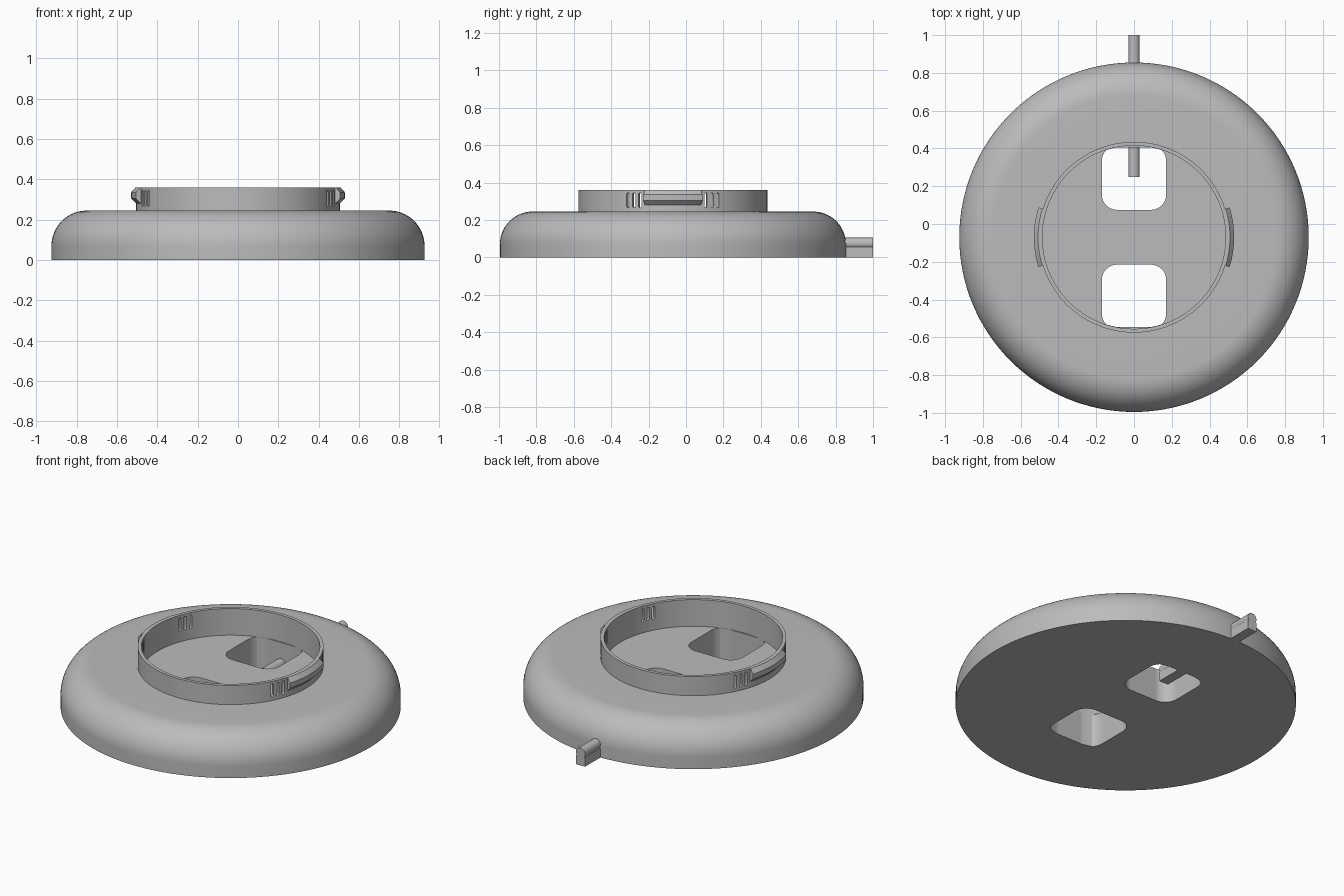
import bpy, bmesh, math
from mathutils import Matrix, Vector

cube = bpy.data.objects.get("Cube")
if cube:
    bpy.data.objects.remove(cube)

CY = -0.07          # centre line of the disc
FLOOR = 0.2         # recessed floor inside the collar

grey = bpy.data.materials.new("light_grey")
grey.use_nodes = True
grey.diffuse_color = (0.5, 0.5, 0.5, 1)
grey.node_tree.nodes["Principled BSDF"].inputs["Base Color"].default_value = (0.5, 0.5, 0.5, 1)


def make(name, bm):
    bmesh.ops.recalc_face_normals(bm, faces=bm.faces)
    mesh = bpy.data.meshes.new(name)
    bm.to_mesh(mesh)
    bm.free()
    mesh.materials.append(grey)
    obj = bpy.data.objects.new(name, mesh)
    bpy.context.collection.objects.link(obj)
    return obj


def lathe(name, profile, start=0, sweep=360, steps=128):
    """Sweep a closed (radius, z) profile round the disc axis, capping open arcs."""
    bm = bmesh.new()
    full = sweep == 360
    rings = []
    for i in range(steps if full else steps + 1):
        a = math.radians(start + sweep * i / steps)
        rings.append([bm.verts.new((r * math.cos(a), CY + r * math.sin(a), z)) for r, z in profile])
    n = len(profile)
    for i in range(steps):
        p, q = rings[i], rings[(i + 1) % len(rings)]
        for j in range(n):
            k = (j + 1) % n
            bm.faces.new((p[j], p[k], q[k], q[j]))
    if not full:
        bm.faces.new(rings[0])
        bm.faces.new(rings[-1])
    bmesh.ops.remove_doubles(bm, verts=bm.verts, dist=1e-5)
    return make(name, bm)


def rounded(w, h, r, seg=8):
    """Outline of a rounded rectangle."""
    pts = []
    for q, (sx, sy) in enumerate([(1, 1), (-1, 1), (-1, -1), (1, -1)]):
        for i in range(seg + 1):
            a = math.pi / 2 * (q + i / seg)
            pts.append((sx * (w / 2 - r) + r * math.cos(a), sy * (h / 2 - r) + r * math.sin(a)))
    return pts


def prism(bm, outline, depth, matrix):
    """Extrude an outline along local z and place it."""
    lo = [bm.verts.new(matrix @ Vector((x, y, 0))) for x, y in outline]
    hi = [bm.verts.new(matrix @ Vector((x, y, depth))) for x, y in outline]
    bm.faces.new(lo)
    bm.faces.new(hi)
    for i in range(len(lo)):
        j = (i + 1) % len(lo)
        bm.faces.new((lo[i], lo[j], hi[j], hi[i]))


def cut(obj, cutter):
    mod = obj.modifiers.new("cut", 'BOOLEAN')
    mod.operation = 'DIFFERENCE'
    mod.solver = 'EXACT'
    mod.object = cutter
    bpy.context.view_layer.objects.active = obj
    bpy.ops.object.modifier_apply(modifier=mod.name)
    bpy.data.objects.remove(cutter)


def smooth(obj):
    bpy.ops.object.select_all(action='DESELECT')
    obj.select_set(True)
    bpy.context.view_layer.objects.active = obj
    bpy.ops.object.shade_smooth_by_angle(angle=math.radians(30))


# Disc with rounded shoulder, thin collar and recessed floor
R, FILLET, TOP = 0.925, 0.175, 0.245
shoulder = [(R - FILLET + FILLET * math.cos(math.pi / 2 * i / 16),
             TOP - FILLET + FILLET * math.sin(math.pi / 2 * i / 16)) for i in range(17)]
body = lathe("disc_body", [(0, 0), (R, 0)] + shoulder +
             [(0.505, TOP), (0.505, 0.36), (0.485, 0.36), (0.485, FLOOR), (0, FLOOR)])

# Two rounded square openings through the floor
bm = bmesh.new()
for side in (-1, 1):
    prism(bm, rounded(0.34, 0.34, 0.08), FLOOR + 0.1,
          Matrix.Translation((0, CY + side * 0.315, -0.05)))
# Keep the cutter inside the collar
for v in bm.verts:
    d = Vector((v.co.x, v.co.y - CY))
    if d.length > 0.484:
        d *= 0.484 / d.length
        v.co.x, v.co.y = d.x, d.y + CY
cut(body, make("opening_cutter", bm))

# Vent slots in the collar, three beside each end of both clips
bm = bmesh.new()
for base in (0, 180):
    for side in (-1, 1):
        for ang in (20.4, 24.4, 28.4):
            turn = Matrix.Rotation(math.radians(base + side * ang), 4, 'Z')
            place = (Matrix.Translation((0, CY, 0.305)) @ turn @ Matrix.Translation((0.46, 0, 0))
                     @ Matrix(((0, 0, 1, 0), (1, 0, 0, 0), (0, 1, 0, 0), (0, 0, 0, 1))))
            prism(bm, rounded(0.016, 0.08, 0.0079, 4), 0.07, place)
cut(body, make("slot_cutter", bm))
smooth(body)

# Snap clips on both sides of the collar
for name, ang in (("left_clip", 0), ("right_clip", 180)):
    clip = lathe(name, [(0.495, 0.36), (0.508, 0.36), (0.53, 0.335), (0.53, 0.305),
                        (0.505, 0.28), (0.495, 0.28)], ang - 17.3, 34.6, 20)
    smooth(clip)

# Cable: round top on a narrow rib, leaving the back edge and entering the rear opening
along_y = Matrix(((1, 0, 0, 0), (0, 0, 1, 0), (0, 1, 0, 0), (0, 0, 0, 1)))
circle = [(0.03 * math.cos(math.tau * i / 32), 0.075 + 0.03 * math.sin(math.tau * i / 32)) for i in range(32)]
rib = [(-0.03, 0), (0.03, 0), (0.03, 0.055), (-0.03, 0.055)]
for name, y0, y1 in (("outer_cable", 0.84, 1.0), ("inner_cable", 0.25, 0.43)):
    bm = bmesh.new()
    for outline in (circle, rib):
        prism(bm, outline, y1 - y0, Matrix.Translation((0, y0, 0)) @ along_y)
    smooth(make(name, bm))
